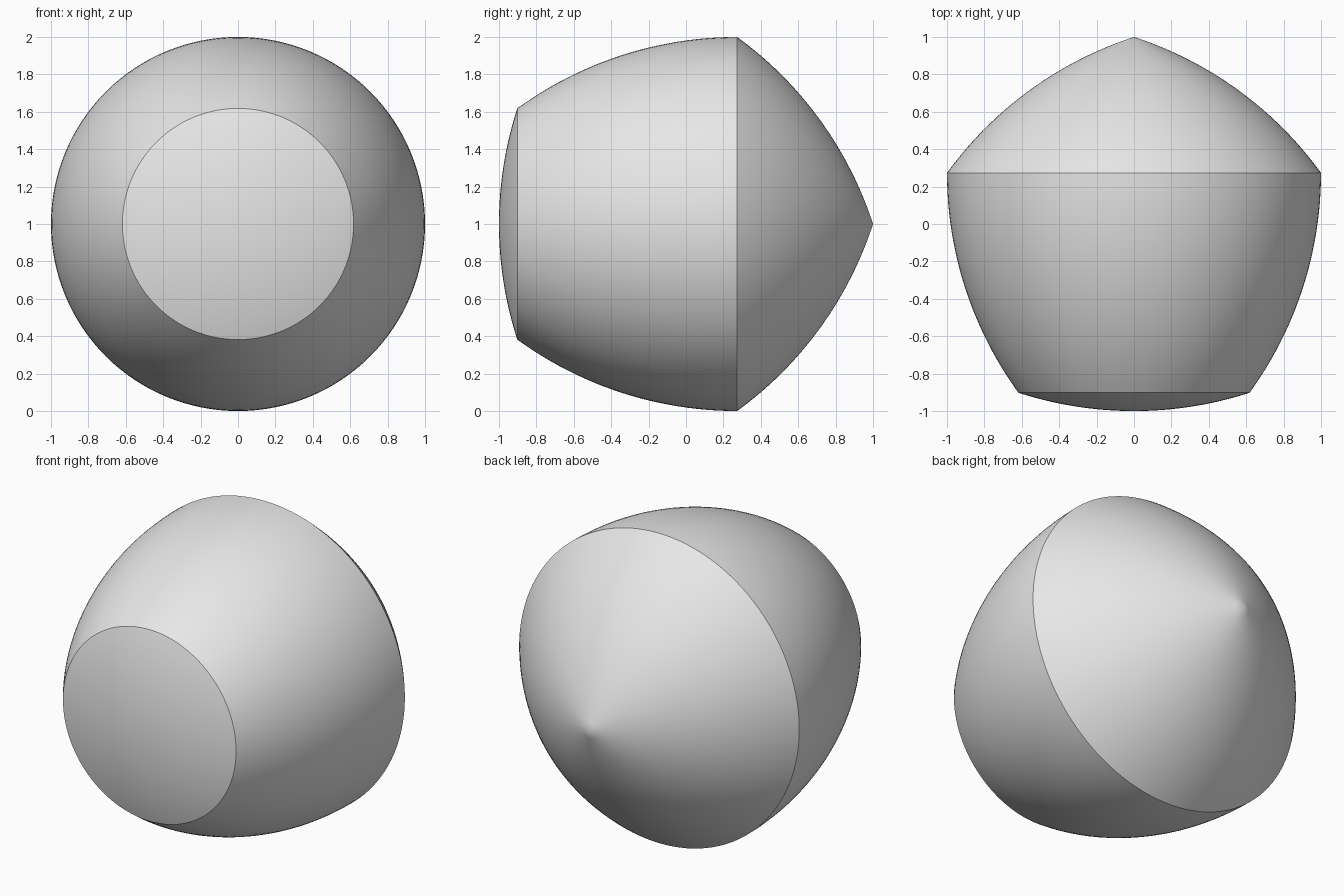
import bpy, bmesh
from math import sin, cos, pi, radians, atan2, hypot
from mathutils import Vector, Matrix

cube = bpy.data.objects.get("Cube")
if cube:
    bpy.data.objects.remove(cube, do_unlink=True)

WIDTH = 2.0
SEGMENTS = 128
ARC_STEPS = 24

# Pentagon corners as (radius, y), the first being the rear tip
circumradius = WIDTH / (2 * sin(radians(72)))
middle = 1 - circumradius
corners = [(circumradius * sin(2 * pi * i / 5),
            middle + circumradius * cos(2 * pi * i / 5)) for i in range(5)]


def arc(start, end, centre):
    """Points of the short arc from start to end about the opposite corner."""
    a = atan2(start[1] - centre[1], start[0] - centre[0])
    b = atan2(end[1] - centre[1], end[0] - centre[0])
    return [(centre[0] + WIDTH * cos(a + (b - a) * k / ARC_STEPS),
             centre[1] + WIDTH * sin(a + (b - a) * k / ARC_STEPS))
            for k in range(ARC_STEPS + 1)]


# Half outline: rear cone, side wall, then half of the front cap
profile = arc(corners[0], corners[1], corners[3])
profile += arc(corners[1], corners[2], corners[4])[1:]
profile += arc(corners[2], (0, -1), corners[0])[1:]

# Revolve the outline around the front-to-back axis
bm = bmesh.new()
verts = [bm.verts.new((max(r, 0), y, 1)) for r, y in profile]
edges = [bm.edges.new(pair) for pair in zip(verts, verts[1:])]
bmesh.ops.spin(bm, geom=verts + edges, cent=(0, 0, 1), axis=(0, 1, 0),
               angle=2 * pi, steps=SEGMENTS, use_duplicate=False)
bmesh.ops.remove_doubles(bm, verts=bm.verts, dist=0.0001)
bmesh.ops.recalc_face_normals(bm, faces=bm.faces)
mesh = bpy.data.meshes.new("constant_width_solid")
bm.to_mesh(mesh)
bm.free()

solid = bpy.data.objects.new("constant_width_solid", mesh)
bpy.context.collection.objects.link(solid)

# Plain grey material
grey = bpy.data.materials.new("light_grey")
grey.use_nodes = True
colour = (0.8, 0.8, 0.8, 1)
grey.diffuse_color = colour
for node in grey.node_tree.nodes:
    if node.type == 'BSDF_PRINCIPLED':
        node.inputs["Base Color"].default_value = colour
mesh.materials.append(grey)

# Smooth surfaces with crisp rims
bpy.ops.object.select_all(action='DESELECT')
solid.select_set(True)
bpy.context.view_layer.objects.active = solid
bpy.ops.object.shade_smooth_by_angle(angle=radians(30))
